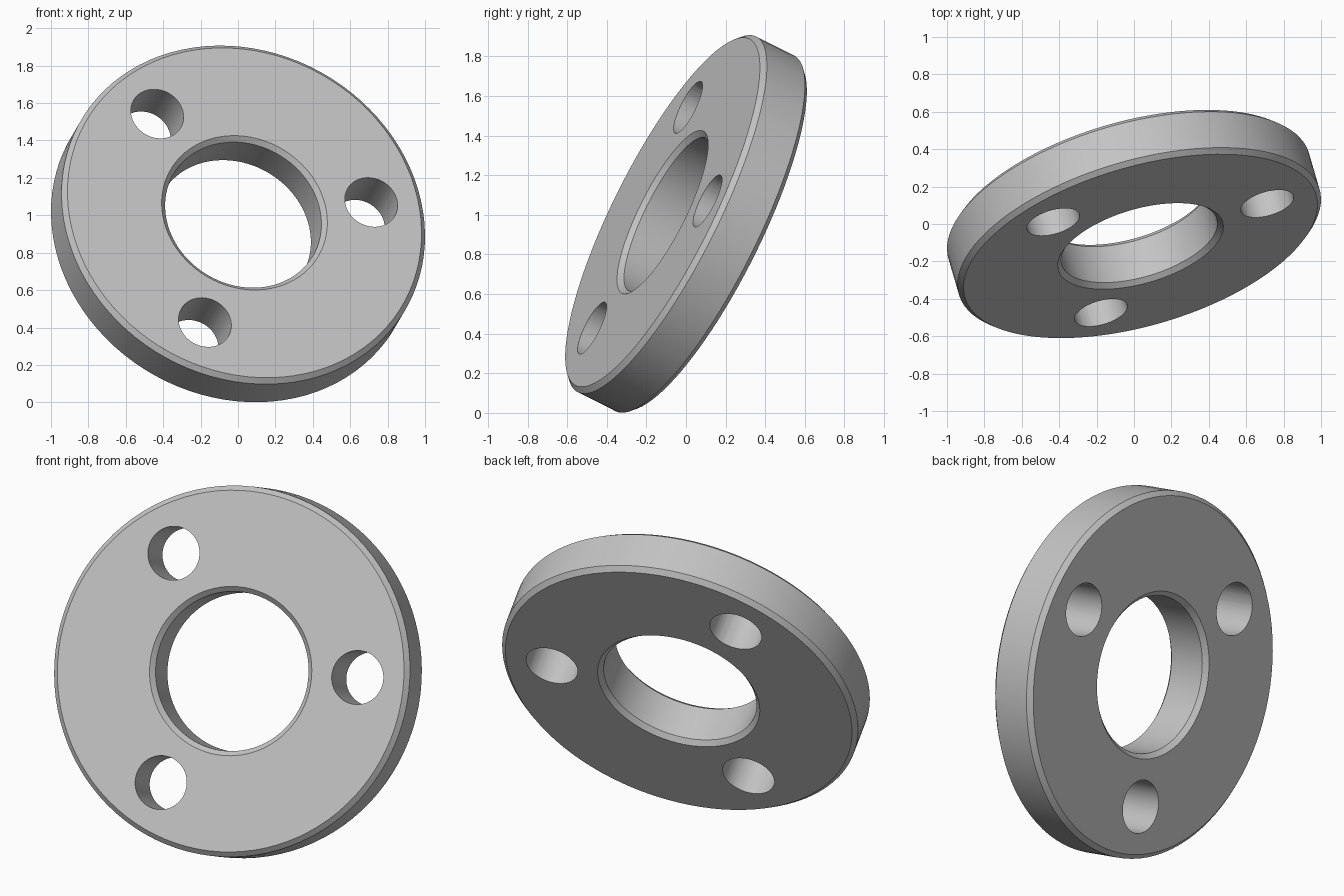
import bpy, bmesh, math
from mathutils import Vector, Matrix

cube = bpy.data.objects.get("Cube")
if cube:
    bpy.data.objects.remove(cube, do_unlink=True)

RADIUS, BORE, HALF, CHAMFER = 1.0045, 0.432, 0.137, 0.026
HOLE_RADIUS, HOLE_CIRCLE, HOLES = 0.146, 0.717, 3
SEGMENTS = 96

# Plain grey metal
grey = bpy.data.materials.new("grey metal")
grey.use_nodes = True
colour = (0.55, 0.55, 0.55, 1)
grey.diffuse_color = colour
grey.node_tree.nodes["Principled BSDF"].inputs["Base Color"].default_value = colour


def add_object(name, bm):
    bmesh.ops.recalc_face_normals(bm, faces=bm.faces)
    mesh = bpy.data.meshes.new(name)
    bm.to_mesh(mesh)
    bm.free()
    mesh.materials.append(grey)
    obj = bpy.data.objects.new(name, mesh)
    bpy.context.collection.objects.link(obj)
    return obj


# Ring: chamfered rectangular section spun about its axis
bm = bmesh.new()
half_section = [(BORE, HALF - CHAMFER), (BORE + CHAMFER, HALF),
                (RADIUS - CHAMFER, HALF), (RADIUS, HALF - CHAMFER)]
section = half_section + [(r, -z) for r, z in reversed(half_section)]
verts = [bm.verts.new((r, 0, z)) for r, z in section]
edges = [bm.edges.new((a, b)) for a, b in zip(verts, verts[1:] + verts[:1])]
bmesh.ops.spin(bm, geom=verts + edges, cent=(0, 0, 0), axis=(0, 0, 1),
               angle=math.tau, steps=SEGMENTS, use_merge=True)
bmesh.ops.remove_doubles(bm, verts=bm.verts, dist=0.0001)
ring = add_object("flange_ring", bm)

# Bolt holes: evenly spaced cylinders cut through the ring
bm = bmesh.new()
for i in range(HOLES):
    place = (Matrix.Rotation(i * math.tau / HOLES, 4, "Z")
             @ Matrix.Translation((HOLE_CIRCLE, 0, 0)))
    bmesh.ops.create_cone(bm, cap_ends=True, segments=48, radius1=HOLE_RADIUS,
                          radius2=HOLE_RADIUS, depth=HALF * 4, matrix=place)
cutter = add_object("bolt_hole_cutter", bm)
cutter.hide_render = True

cut = ring.modifiers.new("bolt holes", "BOOLEAN")
cut.operation = "DIFFERENCE"
cut.solver = "EXACT"
cut.object = cutter
bpy.ops.object.select_all(action="DESELECT")
ring.select_set(True)
bpy.context.view_layer.objects.active = ring
bpy.ops.object.modifier_apply(modifier=cut.name)
bpy.data.objects.remove(cutter, do_unlink=True)
bpy.ops.object.shade_smooth_by_angle(angle=math.radians(25))

# Tilt: ring axis along its face normal, first hole along the u direction
normal = Vector((0.2534, -0.8646, 0.4338)).normalized()
u = Vector((0.679, 0.2275, 0.0565))
u = (u - normal * u.dot(normal)).normalized()
v = normal.cross(u)
tilt = Matrix((u, v, normal)).transposed().to_4x4()
ring.matrix_world = Matrix.Translation((0, 0, 0.954)) @ tilt
